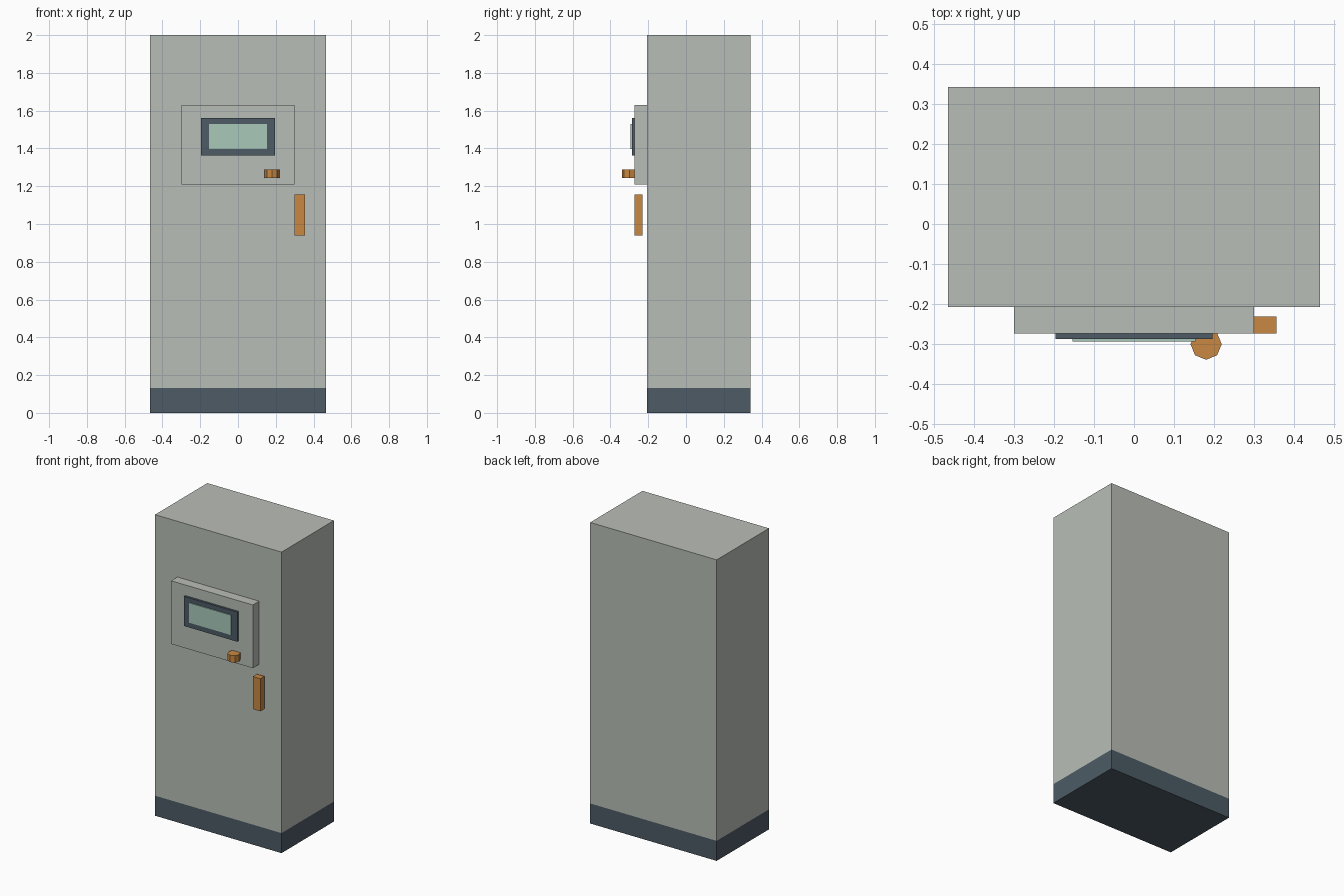
import bpy
import math

cube = bpy.data.objects.get("Cube")
if cube:
    bpy.data.objects.remove(cube, do_unlink=True)


def material(name, rgb):
    mat = bpy.data.materials.new(name)
    mat.use_nodes = True
    colour = (*rgb, 1.0)
    mat.diffuse_color = colour
    mat.node_tree.nodes["Principled BSDF"].inputs["Base Color"].default_value = colour
    return mat


grey = material("pale grey", (0.485, 0.515, 0.474))
slate = material("dark slate", (0.074, 0.105, 0.130))
orange = material("orange", (0.584, 0.246, 0.056))
glass = material("pale green", (0.397, 0.584, 0.491))


def finish(name, mat):
    obj = bpy.context.object
    obj.name = obj.data.name = name
    obj.data.materials.append(mat)
    return obj


def box(name, mat, x, y, z):
    """Box spanning the given (low, high) range on each axis."""
    spans = (x, y, z)
    bpy.ops.mesh.primitive_cube_add(size=1, location=[(a + b) / 2 for a, b in spans])
    bpy.context.object.scale = [b - a for a, b in spans]
    bpy.ops.object.transform_apply(location=False, rotation=False, scale=True)
    return finish(name, mat)


# Cabinet and plinth share one footprint
WIDTH, DEPTH, PLINTH = (-0.465, 0.465), (-0.207, 0.342), 0.133
box("plinth", slate, WIDTH, DEPTH, (0, PLINTH))
box("cabinet_body", grey, WIDTH, DEPTH, (PLINTH, 2))

# Raised control panel with a framed display
PANEL_FRONT, BEZEL_FRONT = -0.273, -0.287
box("control_panel", grey, (-0.3, 0.3), (PANEL_FRONT, DEPTH[0]), (1.21, 1.63))
box("display_bezel", slate, (-0.196, 0.196), (BEZEL_FRONT, PANEL_FRONT), (1.363, 1.56))
box("display_screen", glass, (-0.154, 0.154), (-0.293, BEZEL_FRONT), (1.398, 1.53))

# Door handle
box("door_handle", orange, (0.3, 0.356), (PANEL_FRONT, -0.231), (0.938, 1.155))

# Eight-sided knob on an upright axis
bpy.ops.mesh.primitive_cylinder_add(vertices=8, radius=0.039, depth=0.046,
                                    location=(0.18, -0.3, 1.266))
finish("control_knob", orange)
